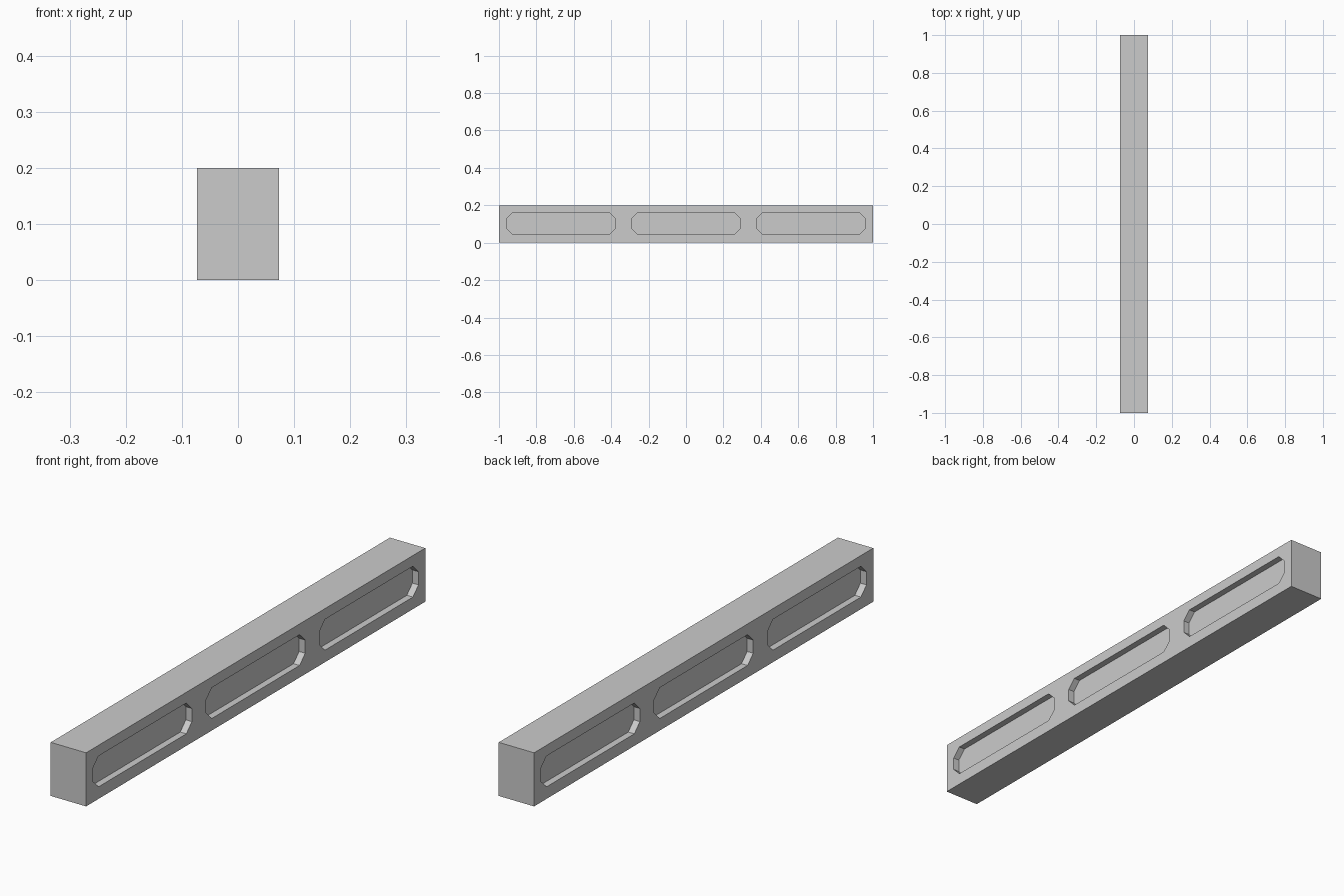
import bpy, bmesh

if "Cube" in bpy.data.objects:
    bpy.data.objects.remove(bpy.data.objects["Cube"])

HALF_X, HALF_Y, HEIGHT = 0.073, 1.0, 0.2
DEPTH = 0.025                    # how far each panel is sunk
PANEL_HALF, PITCH = 0.292, 0.668
Z0, Z1, CHAMFER = 0.045, 0.16, 0.033


def make_object(name, bm):
    bmesh.ops.recalc_face_normals(bm, faces=bm.faces)
    mesh = bpy.data.meshes.new(name)
    bm.to_mesh(mesh)
    bm.free()
    obj = bpy.data.objects.new(name, mesh)
    bpy.context.collection.objects.link(obj)
    return obj


def add_panel(bm, x, y, thickness):
    # chamfered rectangle in the YZ plane, extruded along x
    h, c = PANEL_HALF, CHAMFER
    outline = [(-h + c, Z0), (h - c, Z0), (h, Z0 + c), (h, Z1 - c),
               (h - c, Z1), (-h + c, Z1), (-h, Z1 - c), (-h, Z0 + c)]
    face = bm.faces.new([bm.verts.new((x, y + py, pz)) for py, pz in outline])
    ext = bmesh.ops.extrude_face_region(bm, geom=[face], use_keep_orig=True)
    verts = [g for g in ext["geom"] if isinstance(g, bmesh.types.BMVert)]
    bmesh.ops.translate(bm, verts=verts, vec=(thickness, 0, 0))


# Solid beam
bm = bmesh.new()
bmesh.ops.create_cube(bm, size=1)
bmesh.ops.scale(bm, verts=bm.verts, vec=(2 * HALF_X, 2 * HALF_Y, HEIGHT))
bmesh.ops.translate(bm, verts=bm.verts, vec=(0, 0, HEIGHT / 2))
beam = make_object("beam", bm)

# Three sunken panels on each long side
bm = bmesh.new()
for side in (-1, 1):
    for i in (-1, 0, 1):
        add_panel(bm, side * (HALF_X - DEPTH), i * PITCH, side * 2 * DEPTH)
cutter = make_object("panel_cutter", bm)
cutter.hide_render = True

cut = beam.modifiers.new("panels", 'BOOLEAN')
cut.operation = 'DIFFERENCE'
cut.solver = 'EXACT'
cut.object = cutter

# Apply the cut and drop the helper
bpy.context.view_layer.objects.active = beam
beam.select_set(True)
bpy.ops.object.modifier_apply(modifier=cut.name)
bpy.data.objects.remove(cutter)
